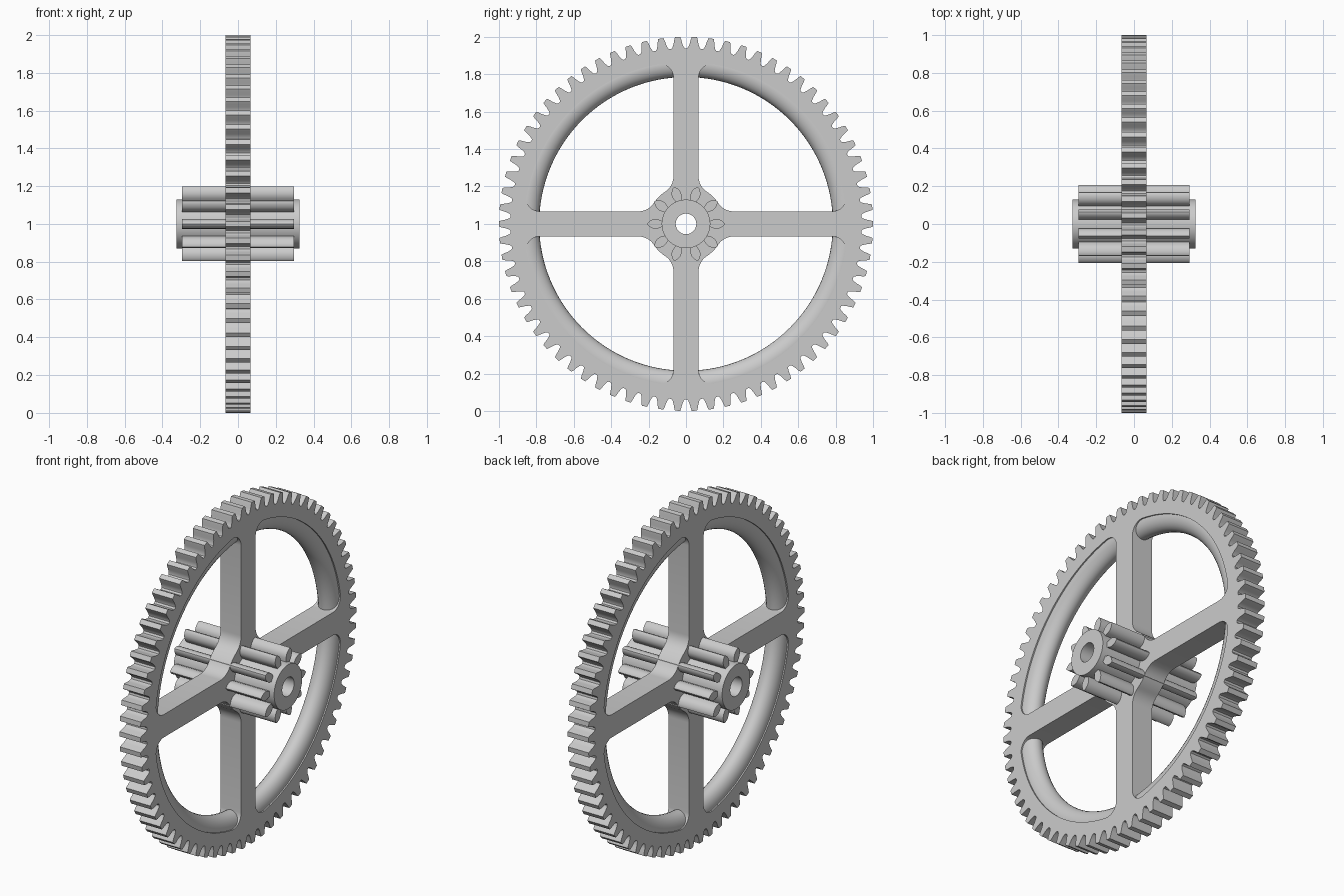
import bpy
from math import sin, cos, pi, radians, degrees, atan2, sqrt, hypot
from mathutils import Matrix

if "Cube" in bpy.data.objects:
    bpy.data.objects.remove(bpy.data.objects["Cube"])

grey = bpy.data.materials.new("light_grey")
grey.use_nodes = True
GREY = (0.6, 0.6, 0.6, 1)
grey.diffuse_color = GREY
grey.node_tree.nodes["Principled BSDF"].inputs["Base Color"].default_value = GREY

# Profile plane (u, v) becomes (y, z); extrusion runs along x
FRAME = Matrix(((0, 0, 1, 0), (1, 0, 0, 0), (0, 1, 0, 1), (0, 0, 0, 1)))


def arc(center, radius, start, end, steps):
    """Points on an arc, angles in degrees, both ends included."""
    angles = [radians(start + (end - start) * i / steps) for i in range(steps + 1)]
    return [(center[0] + radius * cos(a), center[1] + radius * sin(a)) for a in angles]


def turned(points, angle):
    c, s = cos(angle), sin(angle)
    return [(x * c - y * s, x * s + y * c) for x, y in points]


def finish(obj):
    obj.data.materials.clear()
    obj.data.materials.append(grey)
    bpy.ops.object.select_all(action='DESELECT')
    obj.select_set(True)
    bpy.context.view_layer.objects.active = obj
    bpy.ops.object.shade_smooth_by_angle(angle=radians(30))


def plate(name, loops, half_width):
    """Extrude filled outlines (inner loops become holes) along x."""
    curve = bpy.data.curves.new(name, 'CURVE')
    curve.dimensions = '2D'
    curve.fill_mode = 'BOTH'
    curve.extrude = half_width
    for loop in loops:
        spline = curve.splines.new('POLY')
        spline.points.add(len(loop) - 1)
        for point, (u, v) in zip(spline.points, loop):
            point.co = (u, v, 0, 1)
        spline.use_cyclic_u = True
    obj = bpy.data.objects.new(name, curve)
    bpy.context.collection.objects.link(obj)
    obj.matrix_world = FRAME
    bpy.ops.object.select_all(action='DESELECT')
    obj.select_set(True)
    bpy.context.view_layer.objects.active = obj
    bpy.ops.object.convert(target='MESH')
    obj = bpy.context.view_layer.objects.active
    finish(obj)
    return obj


def circle(radius, steps=64):
    return arc((0, 0), radius, 0, 360, steps)[:-1]


# Toothed outline of the wheel
TEETH = 70
flank = [(0.938, 0.036), (0.945, 0.030), (0.965, 0.023), (0.985, 0.019), (1.0, 0.014)]
tooth = [(r, -w) for r, w in flank] + [(r, w) for r, w in reversed(flank)]
outline = [p for i in range(TEETH) for p in turned(tooth, 2 * pi * i / TEETH)]

# Window between two spokes: rounded at the rim, filleted into the hub
SPOKE, RIM, HUB, CORNER, FILLET = 0.067, 0.865, 0.205, 0.07, 0.10
c1 = (SPOKE + CORNER, sqrt((RIM - CORNER) ** 2 - (SPOKE + CORNER) ** 2))
c2 = (SPOKE + FILLET, sqrt((HUB + FILLET) ** 2 - (SPOKE + FILLET) ** 2))
a1, a2 = degrees(atan2(c1[1], c1[0])), degrees(atan2(c2[1], c2[0]))
half = (arc((0, 0), RIM, 45, a1, 20)
        + arc(c1, CORNER, a1, 180, 8)[1:]
        + arc(c2, FILLET, 180, 180 + a2, 8)
        + arc((0, 0), HUB, a2, 45, 4)[1:])
window = half + [(v, u) for u, v in reversed(half)][1:-1]
windows = [turned(window, i * pi / 2) for i in range(4)]

BORE = 0.055
plate("spoked_gear_wheel", [outline, circle(BORE)] + windows, 0.067)

# Rounded bead lining the inside of the rim
bpy.ops.mesh.primitive_torus_add(major_radius=0.86, minor_radius=0.075,
                                 major_segments=128, minor_segments=24)
bead = bpy.context.object
bead.name = "rim_bead"
bead.data.transform(FRAME @ Matrix.Diagonal((1, 1, 0.8, 1)))
finish(bead)

# Hollow arbor through the hub
plate("arbor", [circle(0.13), circle(BORE)], 0.325)

# Ring of pinion leaves around the arbor
LEAVES = 10
side = [(0.12, 0.013), (0.135, 0.018), (0.15, 0.024), (0.165, 0.026),
        (0.18, 0.023), (0.195, 0.015), (0.204, 0.006)]
leaf = [(r, -w) for r, w in side] + [(0.207, 0)] + [(r, w) for r, w in reversed(side)]
plate("pinion_leaves", [turned(leaf, 2 * pi * i / LEAVES) for i in range(LEAVES)], 0.295)
